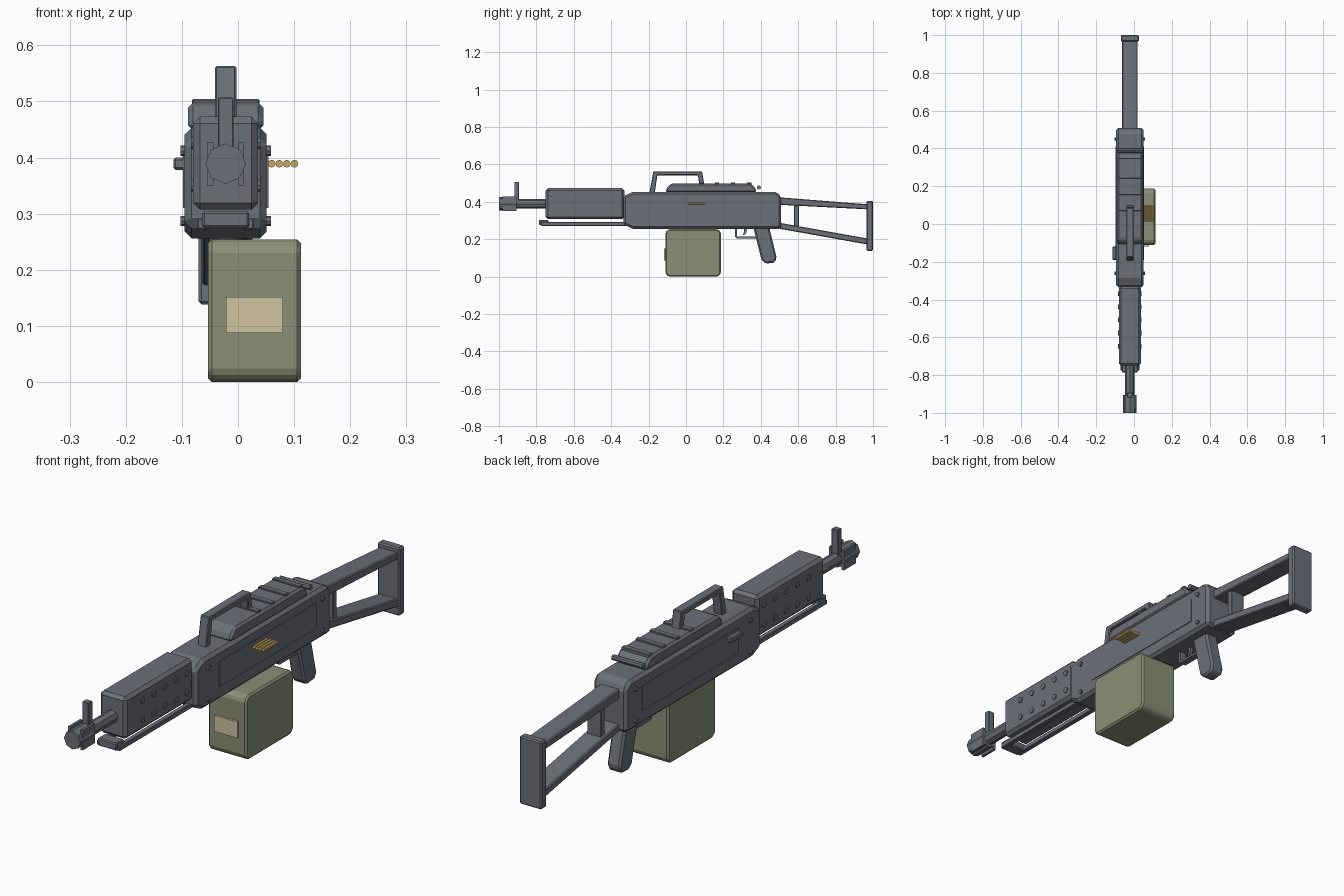
import bpy, bmesh, math
from mathutils import Matrix, Vector

CX = -0.022  # centre line of the weapon


def material(name, rgb):
    m = bpy.data.materials.new(name)
    m.diffuse_color = (*rgb, 1)
    return m


GREY = material("gunmetal", (0.150, 0.162, 0.188))
OLIVE = material("olive", (0.254, 0.279, 0.181))
TAN = material("tan", (0.631, 0.552, 0.352))
BRASS = material("brass", (0.546, 0.392, 0.127))


def finish(name, bm, mat, bevel=0.0, segments=1):
    bmesh.ops.recalc_face_normals(bm, faces=bm.faces)
    me = bpy.data.meshes.new(name)
    bm.to_mesh(me)
    bm.free()
    me.materials.append(mat)
    ob = bpy.data.objects.new(name, me)
    bpy.context.collection.objects.link(ob)
    if bevel:
        mod = ob.modifiers.new("bevel", 'BEVEL')
        mod.width, mod.segments = bevel, segments
        mod.limit_method = 'ANGLE'
        mod.angle_limit = math.radians(30)
    return ob


def prism(name, profile, half, mat=GREY, bevel=0.004, cx=CX):
    """Side profile of (y, z) points extruded across x."""
    bm = bmesh.new()
    face = bm.faces.new([bm.verts.new((cx - half, y, z)) for y, z in profile])
    ext = bmesh.ops.extrude_face_region(bm, geom=[face])["geom"]
    verts = [v for v in ext if isinstance(v, bmesh.types.BMVert)]
    bmesh.ops.translate(bm, verts=verts, vec=(2 * half, 0, 0))
    return finish(name, bm, mat, bevel)


def box(name, x, y, z, mat=GREY, bevel=0.003):
    """Box from (min, max) ranges."""
    return prism(name, [(y[0], z[0]), (y[1], z[0]), (y[1], z[1]), (y[0], z[1])],
                 (x[1] - x[0]) / 2, mat, bevel, (x[0] + x[1]) / 2)


def cylinder(name, centre, radius, length, axis, sides=8, mat=GREY, bevel=0.0):
    bm = bmesh.new()
    rot = Matrix.Rotation(math.pi / 2, 4, 'Y' if axis == 'X' else 'X')
    bmesh.ops.create_cone(bm, cap_ends=True, segments=sides, radius1=radius,
                          radius2=radius, depth=length,
                          matrix=Matrix.Translation(Vector(centre)) @ rot)
    return finish(name, bm, mat, bevel)


# Receiver with chamfered nose
prism("receiver", [(-0.335, 0.28), (-0.285, 0.256), (0.508, 0.256), (0.508, 0.43),
                   (0.485, 0.453), (-0.285, 0.453), (-0.335, 0.43)], 0.073, bevel=0.012)
for s, side in ((-1, "left"), (1, "right")):
    x = CX + s * 0.073
    box(side + "_receiver_panel", (x - 0.003, x + 0.003), (-0.19, 0.41), (0.31, 0.41), bevel=0)
    for y in (-0.26, 0.45):
        for z in (0.287, 0.412):
            cylinder(side + "_receiver_rivet", (x, y, z), 0.009, 0.015, 'X')
    # Handguard studs in two rows
    for i in range(5):
        for z in (0.35, 0.427):
            cylinder(side + "_handguard_stud", (CX + s * 0.058, -0.37 - 0.069 * i, z),
                     0.012, 0.008, 'X', 10)

# Handguard, barrel and muzzle
box("handguard", (CX - 0.058, CX + 0.058), (-0.75, -0.33), (0.307, 0.473), bevel=0.012)
cylinder("barrel", (CX, -0.82, 0.389), 0.025, 0.22, 'Y')
cylinder("muzzle", (CX, -0.953, 0.389), 0.036, 0.094, 'Y')
for sx in (-1, 1):
    for sz in (-1, 1):
        x, z = CX + sx * 0.027, 0.389 + sz * 0.024
        box("muzzle_fin", (x - 0.005, x + 0.005), (-0.98, -0.905),
            (z - 0.015, z + 0.015), bevel=0)
box("front_sight", (CX - 0.014, CX + 0.014), (-0.918, -0.893), (0.40, 0.507), bevel=0.002)

# Folded bipod under the handguard
for s, side in ((-1, "left"), (1, "right")):
    x = CX + s * 0.04
    box(side + "_bipod_leg", (x - 0.01, x + 0.01), (-0.775, -0.30), (0.272, 0.291), bevel=0.002)
box("bipod_foot", (CX - 0.042, CX + 0.042), (-0.785, -0.735), (0.275, 0.304), bevel=0.004)

# Top cover with cross ribs and rear sight bar
prism("top_cover", [(-0.107, 0.448), (0.375, 0.448), (0.375, 0.470), (0.345, 0.498),
                    (-0.08, 0.498), (-0.107, 0.470)], 0.067, bevel=0.009)
for y in (0.08, 0.165, 0.252, 0.338):
    box("cover_rib", (CX - 0.06, CX + 0.06), (y - 0.011, y + 0.011), (0.485, 0.504), bevel=0.002)
cylinder("rear_sight_bar", (CX, 0.39, 0.477), 0.011, 0.134, 'X')

# Carry handle
prism("carry_handle", [(-0.195, 0.45), (-0.175, 0.563), (0.086, 0.563), (0.105, 0.45),
                       (0.077, 0.45), (0.064, 0.542), (-0.153, 0.542), (-0.167, 0.45)],
      0.019, bevel=0.003)

# Charging handle
box("charging_handle", (-0.115, -0.09), (-0.19, -0.12), (0.378, 0.40), bevel=0.004)

# Skeleton stock
prism("stock_top_bar", [(0.50, 0.384), (0.97, 0.360), (0.97, 0.387), (0.50, 0.424)], 0.041)
prism("stock_lower_bar", [(0.50, 0.256), (0.97, 0.172), (0.97, 0.204), (0.50, 0.288)], 0.041)
box("stock_strut", (CX - 0.03, CX + 0.03), (0.578, 0.604), (0.26, 0.395), bevel=0.002)
box("butt_plate", (CX - 0.048, CX + 0.048), (0.966, 1.0), (0.138, 0.405), bevel=0.005)

# Grip, trigger and guard
prism("grip", [(0.36, 0.265), (0.445, 0.265), (0.485, 0.10), (0.472, 0.074),
               (0.425, 0.070), (0.404, 0.088)], 0.029, bevel=0.008)
prism("trigger_guard", [(0.262, 0.262), (0.262, 0.213), (0.27, 0.205), (0.375, 0.205),
                        (0.375, 0.214), (0.272, 0.214), (0.272, 0.262)], 0.014, bevel=0)
prism("trigger", [(0.31, 0.262), (0.328, 0.262), (0.322, 0.235), (0.312, 0.222),
                  (0.304, 0.224), (0.311, 0.24)], 0.006, bevel=0)

# Ammunition box with label plate
c = 0.017
prism("ammo_box", [(-0.11 + c, 0.0), (0.187 - c, 0.0), (0.187, c), (0.187, 0.254 - c),
                   (0.187 - c, 0.254), (-0.11 + c, 0.254), (-0.11, 0.254 - c), (-0.11, c)],
      0.083, OLIVE, 0.007, 0.0295)
box("ammo_box_label", (-0.021, 0.08), (-0.118, -0.109), (0.087, 0.151), TAN, 0)

# Cartridges feeding in from the right
for i in range(4):
    cylinder("cartridge", (0.060 + 0.0135 * i, 0.056, 0.389), 0.007, 0.085, 'Y', 8, BRASS)
